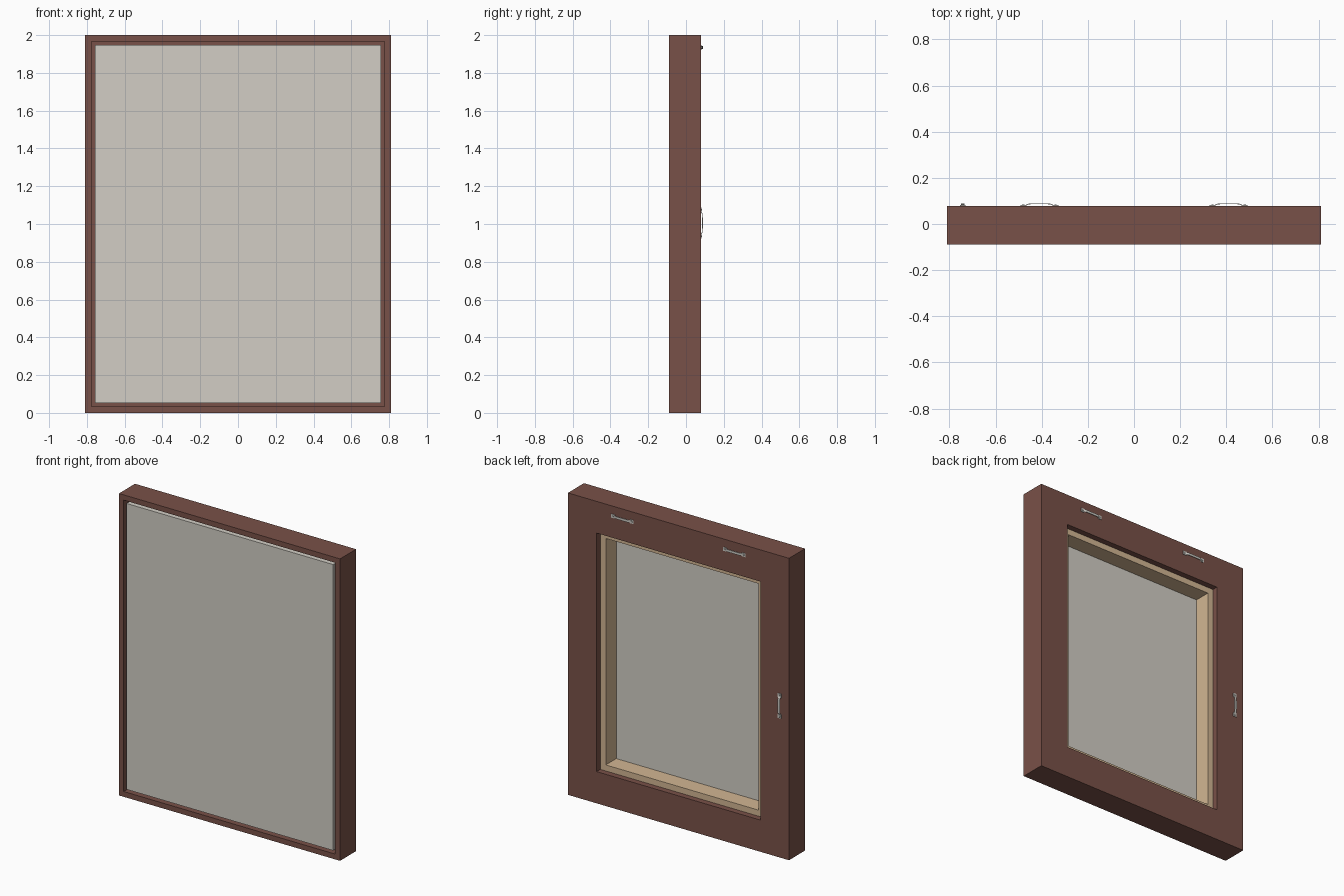
import bpy, bmesh, math
from mathutils import Matrix, Vector

if "Cube" in bpy.data.objects:
    bpy.data.objects.remove(bpy.data.objects["Cube"])

W, H = 0.81, 2.0


def material(name, rgb):
    m = bpy.data.materials.new(name)
    lin = [((c / 255 + 0.055) / 1.055) ** 2.4 for c in rgb]
    m.diffuse_color = (*lin, 1)
    m.use_nodes = True
    m.node_tree.nodes["Principled BSDF"].inputs["Base Color"].default_value = m.diffuse_color
    return m


BROWN = material("brown paint", (121, 81, 72))
WOOD = material("pale wood", (210, 182, 147))
GLASS = material("grey glass", (210, 206, 197))
METAL = material("light metal", (203, 201, 195))


def finish(name, bm, mat):
    bmesh.ops.recalc_face_normals(bm, faces=bm.faces)
    me = bpy.data.meshes.new(name)
    bm.to_mesh(me)
    bm.free()
    me.materials.append(mat)
    ob = bpy.data.objects.new(name, me)
    bpy.context.collection.objects.link(ob)
    return ob


def ring(name, profile, mat):
    """Sweep a closed (inset, y) profile around the rectangular outline."""
    bm = bmesh.new()
    loops = [[bm.verts.new(p) for p in ((-W + d, y, d), (W - d, y, d),
                                        (W - d, y, H - d), (-W + d, y, H - d))]
             for d, y in profile]
    for a, b in zip(loops, loops[1:] + loops[:1]):
        for i in range(4):
            j = (i + 1) % 4
            bm.faces.new((a[i], a[j], b[j], b[i]))
    return finish(name, bm, mat)


def add_box(bm, center, size):
    bmesh.ops.create_cube(bm, size=1, matrix=Matrix.Translation(center) @ Matrix.Diagonal((*size, 1)))


# Outer frame: thin lip at the front, wide border at the back
ring("outer_frame", [(0, -.089), (.035, -.089), (.035, -.04), (.16, -.04),
                     (.16, .04), (.21, .04), (.21, .079), (0, .079)], BROWN)
# Inner wooden lining, stepped in from the back opening
ring("inner_lining", [(.16, -.07), (.25, -.07), (.25, .04), (.16, .04)], WOOD)
# Spacer behind the glass edge
ring("glass_spacer", [(.053, -.07), (.16, -.07), (.16, -.04), (.053, -.04)], GLASS)

# Glass pane
bm = bmesh.new()
add_box(bm, (0, -.078, 1), (2 * (W - .053), .016, H - .106))
finish("glass_pane", bm, GLASS)


def handle(name, x, z, upright):
    """Bow handle lying along local x on the back face."""
    bm = bmesh.new()
    for s in (-1, 1):
        add_box(bm, (s * .069, .0015, 0), (.026, .003, .025))      # mounting pad
        bmesh.ops.create_cone(bm, cap_ends=True, segments=10, radius1=.006, radius2=.004, depth=.003,
                              matrix=Matrix.Translation((s * .070, .004, 0)) @ Matrix.Rotation(-math.pi / 2, 4, 'X'))
    path = [(-.062, .001), (-.056, .004), (-.046, .008), (0, .0085),
            (.046, .008), (.056, .004), (.062, .001)]
    rows = [[bm.verts.new((px, py + dy, dz)) for dy, dz in
             ((-.0015, -.008), (.0015, -.008), (.0015, .008), (-.0015, .008))] for px, py in path]
    for a, b in zip(rows, rows[1:]):                                # bowed grip
        for i in range(4):
            j = (i + 1) % 4
            bm.faces.new((a[i], a[j], b[j], b[i]))
    bm.faces.new(rows[0])
    bm.faces.new(rows[-1])
    ob = finish(name, bm, METAL)
    ob.location = (x, .079, z)
    if upright:
        ob.rotation_euler.y = math.pi / 2


# Handles on the back
handle("top_handle_left", -.41, 1.935, False)
handle("top_handle_right", .41, 1.935, False)
handle("side_handle", -.742, 1.005, True)
